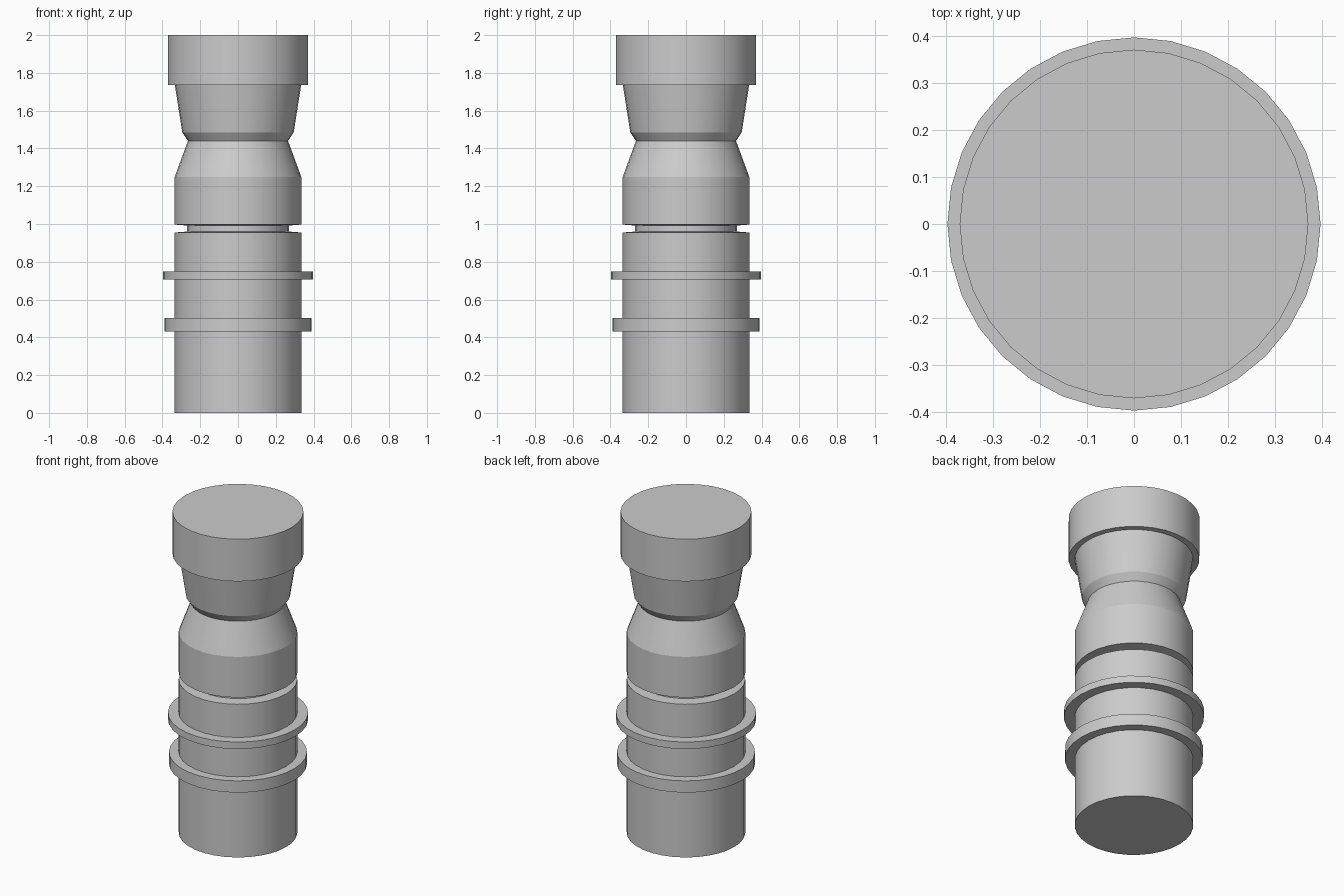
import bpy
import math
import bmesh

SIDES = 32

cube = bpy.data.objects.get("Cube")
if cube:
    bpy.data.objects.remove(cube, do_unlink=True)

grey = bpy.data.materials.new("plain grey")
grey.use_nodes = True
colour = (0.6, 0.6, 0.6, 1)
grey.diffuse_color = colour
grey.node_tree.nodes["Principled BSDF"].inputs["Base Color"].default_value = colour


def turned(name, profile):
    """Closed solid turned around z from (radius, height) pairs, bottom to top."""
    bm = bmesh.new()
    rings = []
    for radius, z in profile:
        angles = [math.tau * i / SIDES for i in range(SIDES)]
        rings.append([bm.verts.new((radius * math.cos(a), radius * math.sin(a), z))
                      for a in angles])
    for low, high in zip(rings, rings[1:]):
        for i in range(SIDES):
            j = (i + 1) % SIDES
            bm.faces.new((low[i], low[j], high[j], high[i]))
    bm.faces.new(rings[0][::-1])
    bm.faces.new(rings[-1])
    mesh = bpy.data.meshes.new(name)
    bm.to_mesh(mesh)
    bm.free()
    obj = bpy.data.objects.new(name, mesh)
    bpy.context.collection.objects.link(obj)
    mesh.materials.append(grey)
    bpy.ops.object.select_all(action="DESELECT")
    obj.select_set(True)
    bpy.context.view_layer.objects.active = obj
    bpy.ops.object.shade_smooth_by_angle(angle=math.radians(20))
    return obj


# Main shaft with its groove, shoulder, waist and flare, up to the cap
body, waist = 0.335, 0.265
turned("shaft", [
    (body, 0), (body, 0.955), (0.27, 0.96), (0.27, 0.992), (body, 0.997),
    (body, 1.25), (waist, 1.44), (0.295, 1.485), (body, 1.74),
])

# Wide cap on top
turned("cap", [(0.37, 1.737), (0.37, 2)])

# Raised collars round the shaft
turned("lower_collar", [(0.39, 0.43), (0.39, 0.503)])
turned("upper_collar", [(0.396, 0.705), (0.396, 0.748)])
